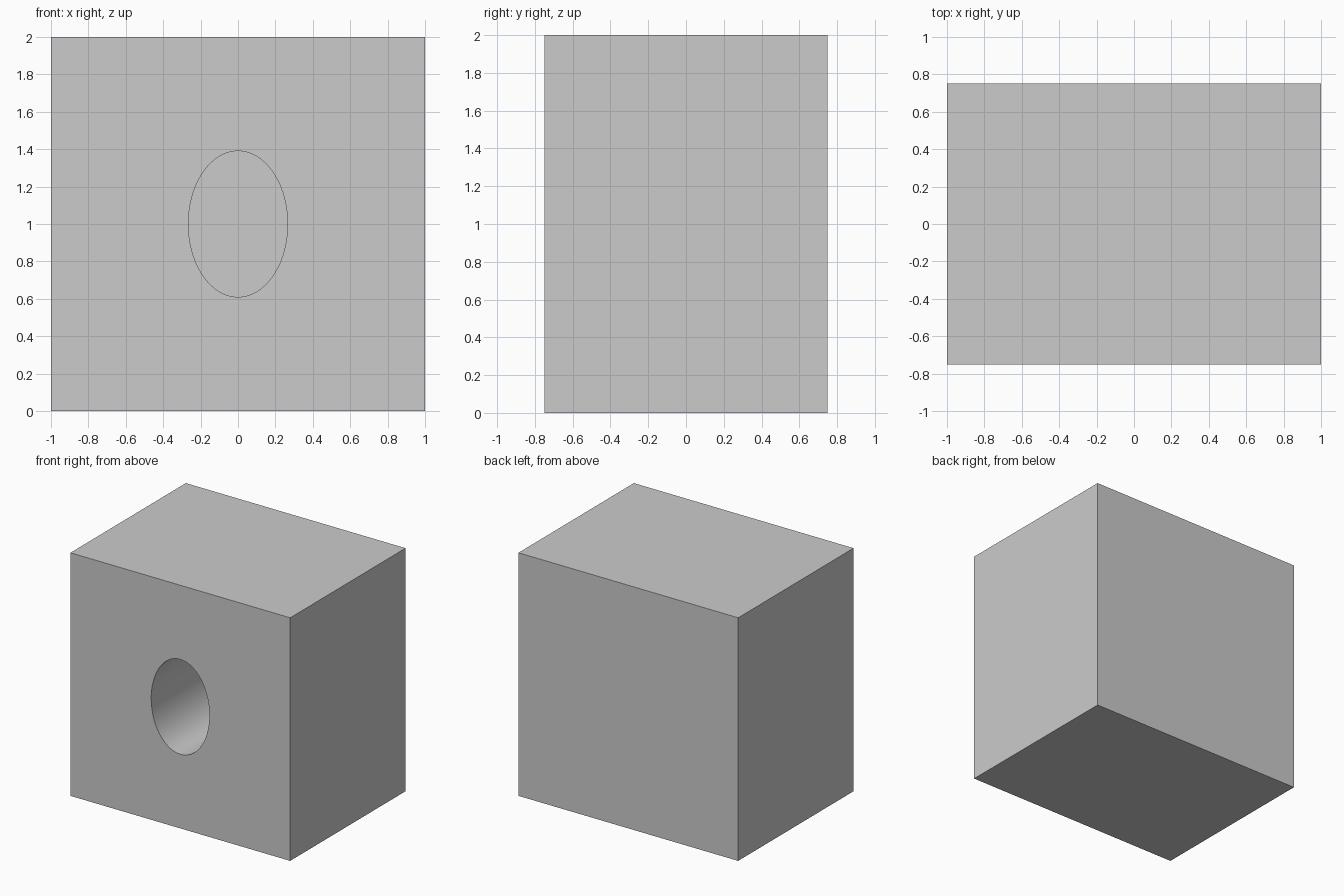
import bpy

if "Cube" in bpy.data.objects:
    bpy.data.objects.remove(bpy.data.objects["Cube"])

WIDTH, DEPTH, HEIGHT = 2.0, 1.5, 2.0
HOLE_RX, HOLE_RZ, HOLE_DEPTH = 0.265, 0.39, 1.0

# Solid block standing on the ground
bpy.ops.mesh.primitive_cube_add(size=1, location=(0, 0, HEIGHT / 2))
block = bpy.context.object
block.name = "block"
block.scale = (WIDTH, DEPTH, HEIGHT)
bpy.ops.object.transform_apply(location=False, rotation=False, scale=True)

# Oval cutter, lying along y and starting a little outside the front face
lead = 0.2
bpy.ops.mesh.primitive_cylinder_add(
    vertices=96, radius=1, depth=HOLE_DEPTH + lead, rotation=(1.5707963, 0, 0),
    location=(0, -DEPTH / 2 + (HOLE_DEPTH - lead) / 2, HEIGHT / 2))
cutter = bpy.context.object
cutter.name = "hole_cutter"
bpy.ops.object.transform_apply(location=False, rotation=True, scale=False)
cutter.scale = (HOLE_RX, 1, HOLE_RZ)
bpy.ops.object.transform_apply(location=False, rotation=False, scale=True)
cutter.hide_render = True

# Blind oval hole in the front
cut = block.modifiers.new("oval_hole", "BOOLEAN")
cut.operation = "DIFFERENCE"
cut.solver = "EXACT"
cut.object = cutter
bpy.ops.object.select_all(action="DESELECT")
block.select_set(True)
bpy.context.view_layer.objects.active = block
bpy.ops.object.modifier_apply(modifier=cut.name)
bpy.data.objects.remove(cutter)

# Smooth hole wall, sharp edges
bpy.ops.object.shade_smooth_by_angle()
